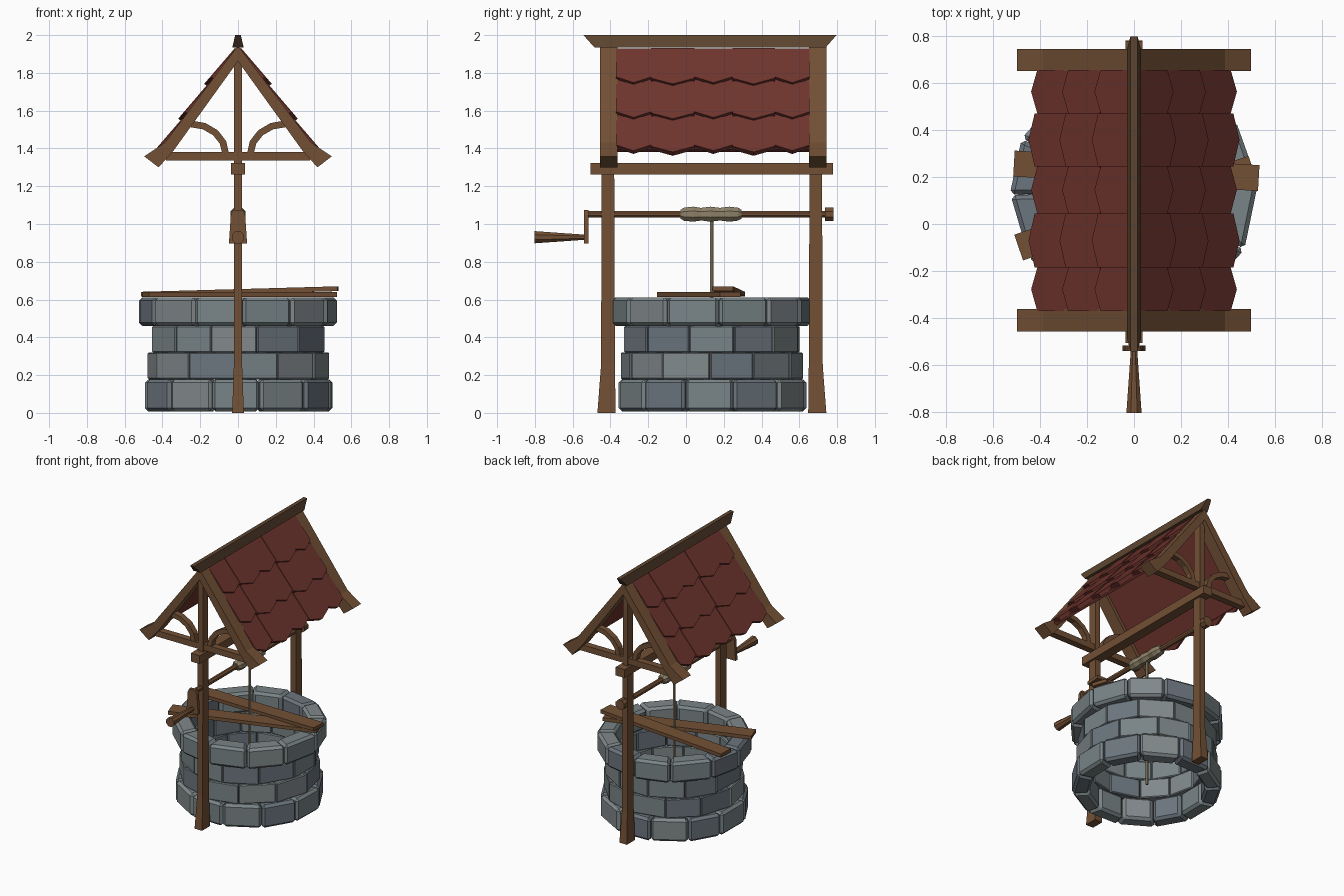
import bpy, bmesh, random
from math import sin, cos, pi, radians
from mathutils import Vector

if "Cube" in bpy.data.objects:
    bpy.data.objects.remove(bpy.data.objects["Cube"])

random.seed(4)
CY = 0.137                    # y of the well centre
POSTS = (-0.413, 0.687)       # y of the two posts


def material(name, rgb):
    m = bpy.data.materials.new(name)
    m.diffuse_color = (*rgb, 1)
    m.use_nodes = True
    m.node_tree.nodes["Principled BSDF"].inputs["Base Color"].default_value = m.diffuse_color
    return m


WOOD = material("wood", (0.17, 0.08, 0.035))
DARK = material("dark_wood", (0.11, 0.06, 0.03))
TILE = material("roof_red", (0.16, 0.035, 0.027))
ROPE = material("rope", (0.27, 0.22, 0.14))
STONES = [material("stone_%d" % i, c) for i, c in enumerate(
    [(0.19, 0.23, 0.24), (0.15, 0.18, 0.21), (0.22, 0.25, 0.26)])]


def finish(name, bm, mat):
    bmesh.ops.recalc_face_normals(bm, faces=bm.faces)
    me = bpy.data.meshes.new(name)
    bm.to_mesh(me)
    bm.free()
    me.materials.append(mat)
    ob = bpy.data.objects.new(name, me)
    bpy.context.collection.objects.link(ob)
    return ob


def hull(name, pts, mat, bevel=0):
    """Convex block around a few points, optionally bevelled."""
    bm = bmesh.new()
    for p in pts:
        bm.verts.new(p)
    bmesh.ops.convex_hull(bm, input=bm.verts)
    bmesh.ops.dissolve_limit(bm, angle_limit=0.02, verts=bm.verts, edges=bm.edges)
    if bevel:
        bmesh.ops.bevel(bm, geom=bm.edges[:], offset=bevel, segments=1,
                        affect='EDGES', clamp_overlap=True)
    return finish(name, bm, mat)


def box(name, x0, x1, y0, y1, z0, z1, mat):
    return hull(name, [(x, y, z) for x in (x0, x1) for y in (y0, y1) for z in (z0, z1)], mat)


def prism(name, profile, y0, y1, mat):
    """Extrude an x-z outline along y."""
    bm = bmesh.new()
    f = bm.faces.new([bm.verts.new((x, y0, z)) for x, z in profile])
    new = bmesh.ops.extrude_face_region(bm, geom=[f])["geom"]
    bmesh.ops.translate(bm, vec=(0, y1 - y0, 0),
                        verts=[v for v in new if isinstance(v, bmesh.types.BMVert)])
    return finish(name, bm, mat)


def lathe_y(name, rings, z, mat, n=8):
    """Turned shape along y from (y, radius) pairs."""
    bm = bmesh.new()
    loops = [[bm.verts.new((r * cos(2 * pi * (i + .5) / n), y, z + r * sin(2 * pi * (i + .5) / n)))
              for i in range(n)] for y, r in rings]
    for a, b in zip(loops, loops[1:]):
        for i in range(n):
            bm.faces.new((a[i], a[(i + 1) % n], b[(i + 1) % n], b[i]))
    bm.faces.new(loops[0])
    bm.faces.new(loops[-1])
    return finish(name, bm, mat)


# Stone courses: z range, outer radius, inner radius, angle of first joint, bevel
courses = [(0.008, 0.178, 0.512, 0.395, -15, 0.018),
           (0.178, 0.32, 0.482, 0.39, -2, 0.006),
           (0.32, 0.46, 0.474, 0.39, -16, 0.006),
           (0.46, 0.612, 0.53, 0.40, 3, 0.018)]
for row, (z0, z1, ro, ri, off, bev) in enumerate(courses):
    joints = [radians(off - 90 + 30 * i + random.uniform(-2, 2)) for i in range(12)]
    joints.append(joints[0] + 2 * pi)
    for i in range(12):
        r = ro + random.uniform(-0.006, 0.003)
        ends = (joints[i] + 0.003, joints[i + 1] - 0.003)
        hull("stone_%d_%d" % (row, i),
             [(q * cos(a), CY + q * sin(a), z) for a in ends for q in (ri, r) for z in (z0, z1)],
             random.choice(STONES), bev)

# Posts, flared at the foot, running up to the ridge
for y, out in zip(POSTS, (-1, 1)):
    for nm, levels in (("post_foot", [(0, .031, .048), (.25, .022, .037)]),
                       ("post", [(.25, .022, .037), (1.28, .022, .033)]),
                       ("king_post", [(1.28, .02, .03), (1.87, .02, .03)])):
        hull(nm, [(sx * w, y + sy * d + (out * 0.008 if z == 0 else 0), z)
                  for z, w, d in levels for sx in (-1, 1) for sy in (-1, 1)], WOOD)

# Long beam carrying the roof
box("long_beam", -0.037, 0.037, -0.505, 0.778, 1.262, 1.324, WOOD)

# Gable frames: tie beam, flared rafters and curved braces
for y in POSTS:
    box("tie_beam", -0.38, 0.38, y - .025, y + .025, 1.335, 1.38, WOOD)
    for s in (-1, 1):
        rafter = [(0, 1.945), (.386, 1.432), (.497, 1.358), (.42, 1.30), (.34, 1.39), (0, 1.862)]
        cy = y + (0.004 if y < 0 else 0.01)
        prism("rafter", [(s * x, z) for x, z in rafter], cy - .047, cy + .047, WOOD)
        arc = [pi / 2 * i / 4 for i in range(5)]
        curve = [(.25 - (.185 + d) * cos(a), 1.37 + (.16 + d) * sin(a))
                 for d, seq in ((.018, arc), (-.018, arc[::-1])) for a in seq]
        prism("curved_brace", [(s * x, z) for x, z in curve], y - .022, y + .022, WOOD)

# Ridge cap with slanted ends
hull("ridge_cap", [(sx * w, y, z) for sx in (-1, 1) for w, z, ys in
                   ((.03, 1.935, (-.485, .74)), (.015, 2.0, (-.543, .797))) for y in ys], DARK)

# Roof: a flat panel on each side with overlapping pointed tiles
columns = [-0.37, -0.185, 0.045, 0.245, 0.47, 0.655]
tips = [0.02, 0.27, 0.50, 0.72]
for s in (-1, 1):
    def on_roof(d, y, n):
        return (s * (d * .598 + n * .801), y, 1.945 - d * .801 + n * .598)
    hull("roof_panel", [on_roof(d, y, n) for d in (.02, .68) for y in (-.37, .655)
                        for n in (-.03, -.005)], TILE)
    for row in range(3):
        for c in range(5):
            ya, yb, a, b = columns[c], columns[c + 1], tips[row] - .03 * (row > 0), tips[row + 1]
            lift = .005 * (c % 2)
            b -= .012 * (1 - c % 2)
            outline = [(a, ya), (b - .04, ya), (b, (ya + yb) / 2), (b - .04, yb), (a, yb)]
            top = [on_roof(d, y, .017 * (d - a) / (b - a) + lift) for d, y in outline]
            low = [on_roof(d, y, -.012) for d, y in outline]
            hull("roof_tile", top + low, TILE)

# Winding axle, end knob, crank arm and handle
lathe_y("axle", [(-.54, .019), (.75, .019)], 1.052, WOOD)
lathe_y("axle_knob", [(.735, .038), (.78, .038)], 1.052, WOOD)
hull("crank_arm", [(sx * w, y, z) for sx in (-1, 1) for y in (-.54, -.517)
                   for w, z in ((.026, 1.075), (.038, 1.05), (.048, .898))], WOOD)
lathe_y("crank_handle", [(-.803, .035), (-.54, .015), (-.52, .015)], .93, WOOD)

# Rope wound round the axle and hanging into the well
lathe_y("rope_coil", [(-.03, .025), (-.01, .038), (.04, .043), (.08, .036), (.13, .043),
                      (.18, .036), (.23, .043), (.275, .037), (.295, .025)], 1.052, ROPE)
hull("rope", [(.01 * cos(i * pi / 3), CY + .01 * sin(i * pi / 3), z)
              for i in range(6) for z in (.06, 1.03)], ROPE)


# Two loose planks lying across the rim
def plank(name, start, end, width):
    a, b = Vector(start), Vector(end)
    side = Vector((a.y - b.y, b.x - a.x, 0)).normalized() * width / 2
    hull(name, [p + side * k + Vector((0, 0, h)) for p in (a, b) for k in (-1, 1)
                for h in (0, .025)], WOOD)


plank("lower_plank", (-.49, -.10, .614), (.505, .235, .614), .115)
plank("upper_plank", (-.51, .257, .616), (.53, .195, .645), .11)
